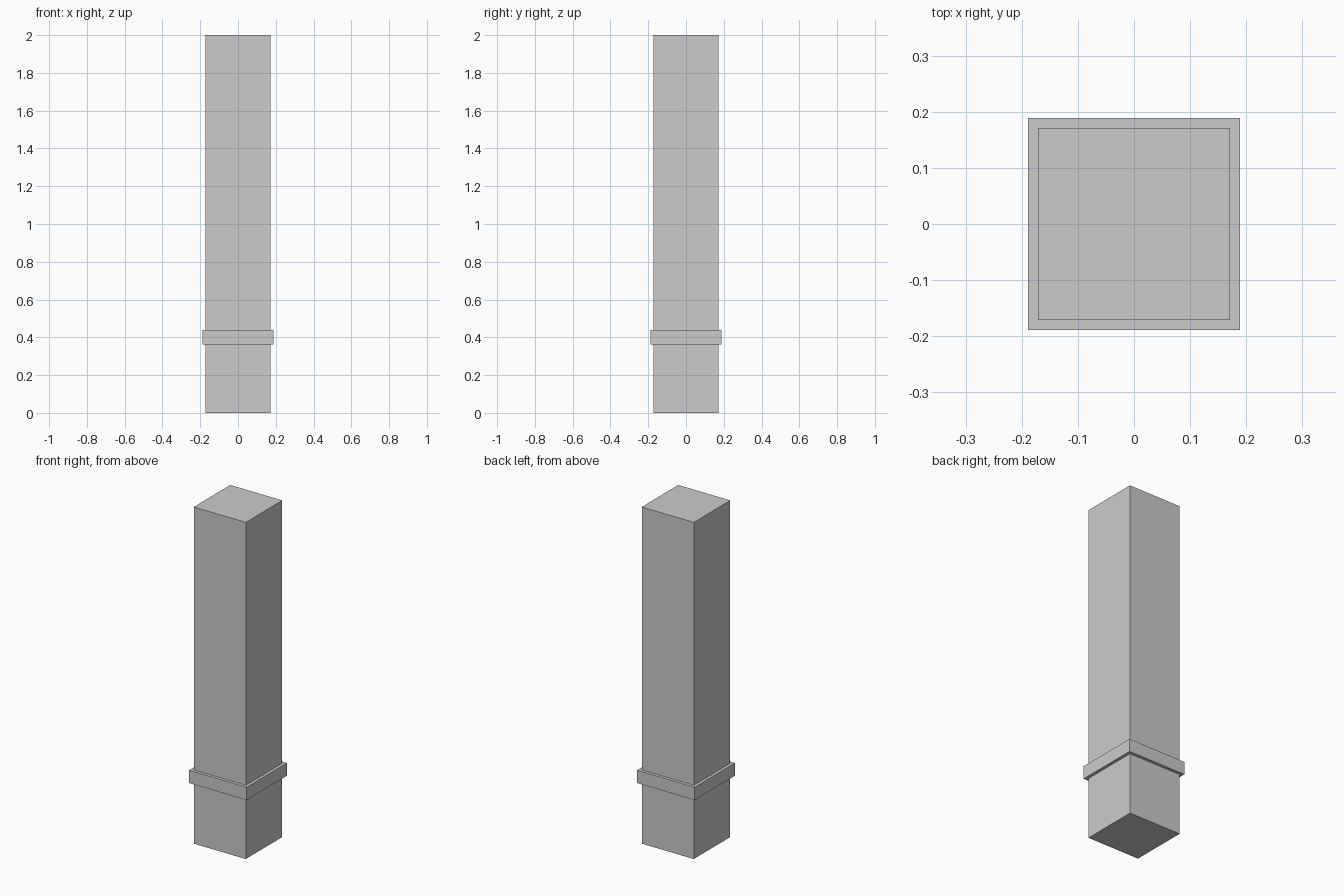
import bpy

if "Cube" in bpy.data.objects:
    bpy.data.objects.remove(bpy.data.objects["Cube"])


def box(name, half_width, z0, z1):
    """Square block centred on the z axis between two heights."""
    bpy.ops.mesh.primitive_cube_add(size=1, location=(0, 0, (z0 + z1) / 2))
    ob = bpy.context.object
    ob.name = name
    ob.scale = (2 * half_width, 2 * half_width, z1 - z0)
    bpy.ops.object.transform_apply(location=False, rotation=False, scale=True)
    return ob


# Full-height square pillar
box("pillar_shaft", 0.171, 0.0, 2.0)

# Projecting band around the lower part
box("pillar_band", 0.189, 0.362, 0.438)
